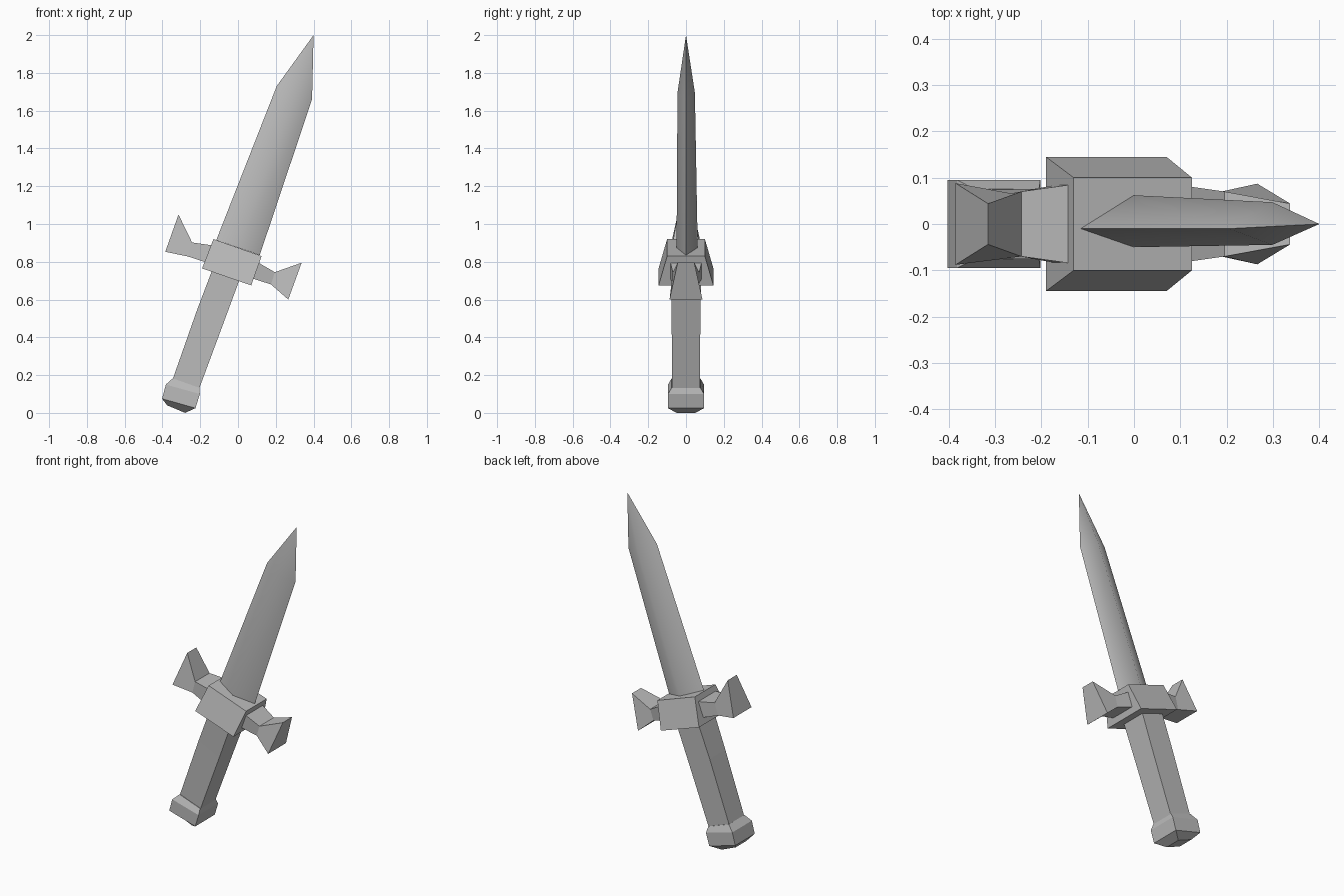
import bpy, bmesh, math

if "Cube" in bpy.data.objects:
    bpy.data.objects.remove(bpy.data.objects["Cube"])

steel = bpy.data.materials.new("grey steel")
steel.diffuse_color = (0.5, 0.5, 0.5, 1)
steel.use_nodes = True
steel.node_tree.nodes["Principled BSDF"].inputs["Base Color"].default_value = steel.diffuse_color


def loft(name, rings, smooth=None):
    """Skin a closed solid through a list of four-sided rings (one point = tip)."""
    bm = bmesh.new()
    loops = [[bm.verts.new(p) for p in ring] for ring in rings]
    for a, b in zip(loops, loops[1:]):
        for i in range(4):
            j = (i + 1) % 4
            if len(b) == 1:
                bm.faces.new((a[i], a[j], b[0]))
            else:
                bm.faces.new((a[i], a[j], b[j], b[i]))
    for end in (loops[0], loops[-1]):
        if len(end) == 4:
            bm.faces.new(end)
    bmesh.ops.recalc_face_normals(bm, faces=bm.faces[:])
    mesh = bpy.data.meshes.new(name)
    bm.to_mesh(mesh)
    bm.free()
    mesh.materials.append(steel)
    obj = bpy.data.objects.new(name, mesh)
    bpy.context.collection.objects.link(obj)
    if smooth:
        bpy.ops.object.select_all(action='DESELECT')
        obj.select_set(True)
        bpy.context.view_layer.objects.active = obj
        bpy.ops.object.shade_smooth_by_angle(angle=math.radians(smooth))
    return obj


def box_ring(a, b, ya, yb=None):
    """Rectangle across the leaning profile from point a to b, with half depths."""
    yb = ya if yb is None else yb
    return [(a[0], -ya, a[1]), (b[0], -yb, b[1]), (b[0], yb, b[1]), (a[0], ya, a[1])]


def diamond_ring(a, b, front, back):
    """Diamond from edge a to edge b with a ridge on each side."""
    x, z = (a[0] + b[0]) / 2, (a[1] + b[1]) / 2
    return [(a[0], -0.01, a[1]), (x, -front, z), (b[0], 0, b[1]), (x, back, z)]


# Blade with a soft central ridge and sharp cutting edges
loft("blade", [
    diamond_ring((-0.115, 0.915), (0.115, 0.835), 0.05, 0.062),
    diamond_ring((0.205, 1.73), (0.392, 1.66), 0.045, 0.047),
    [(0.40, 0, 2.0)],
], smooth=60)

# Guard block, flared towards the grip
loft("guard_block", [
    box_ring((-0.19, 0.765), (0.07, 0.675), 0.145),
    box_ring((-0.13, 0.92), (0.125, 0.83), 0.10),
])

# Guard arms, pinched in the middle and widening to the ends
loft("left_guard_arm", [
    box_ring((-0.135, 0.887), (-0.165, 0.795), 0.085),
    box_ring((-0.243, 0.902), (-0.265, 0.828), 0.07, 0.066),
    box_ring((-0.315, 1.05), (-0.385, 0.853), 0.044, 0.088),
])
loft("right_guard_arm", [
    box_ring((0.105, 0.797), (0.075, 0.712), 0.083),
    box_ring((0.195, 0.745), (0.175, 0.68), 0.07, 0.067),
    box_ring((0.337, 0.795), (0.266, 0.60), 0.044, 0.087),
])

# Grip with a slight bend
loft("grip", [
    box_ring((-0.345, 0.18), (-0.205, 0.13), 0.073),
    box_ring((-0.215, 0.55), (-0.075, 0.48), 0.076),
    box_ring((-0.135, 0.76), (0.01, 0.71), 0.08),
])

# Pommel, bevelled above and below
loft("pommel", [
    box_ring((-0.375, 0.04), (-0.28, 0.0), 0.05),
    box_ring((-0.402, 0.075), (-0.225, 0.025), 0.095),
    box_ring((-0.382, 0.15), (-0.202, 0.10), 0.095),
    box_ring((-0.345, 0.183), (-0.205, 0.133), 0.076),
])
